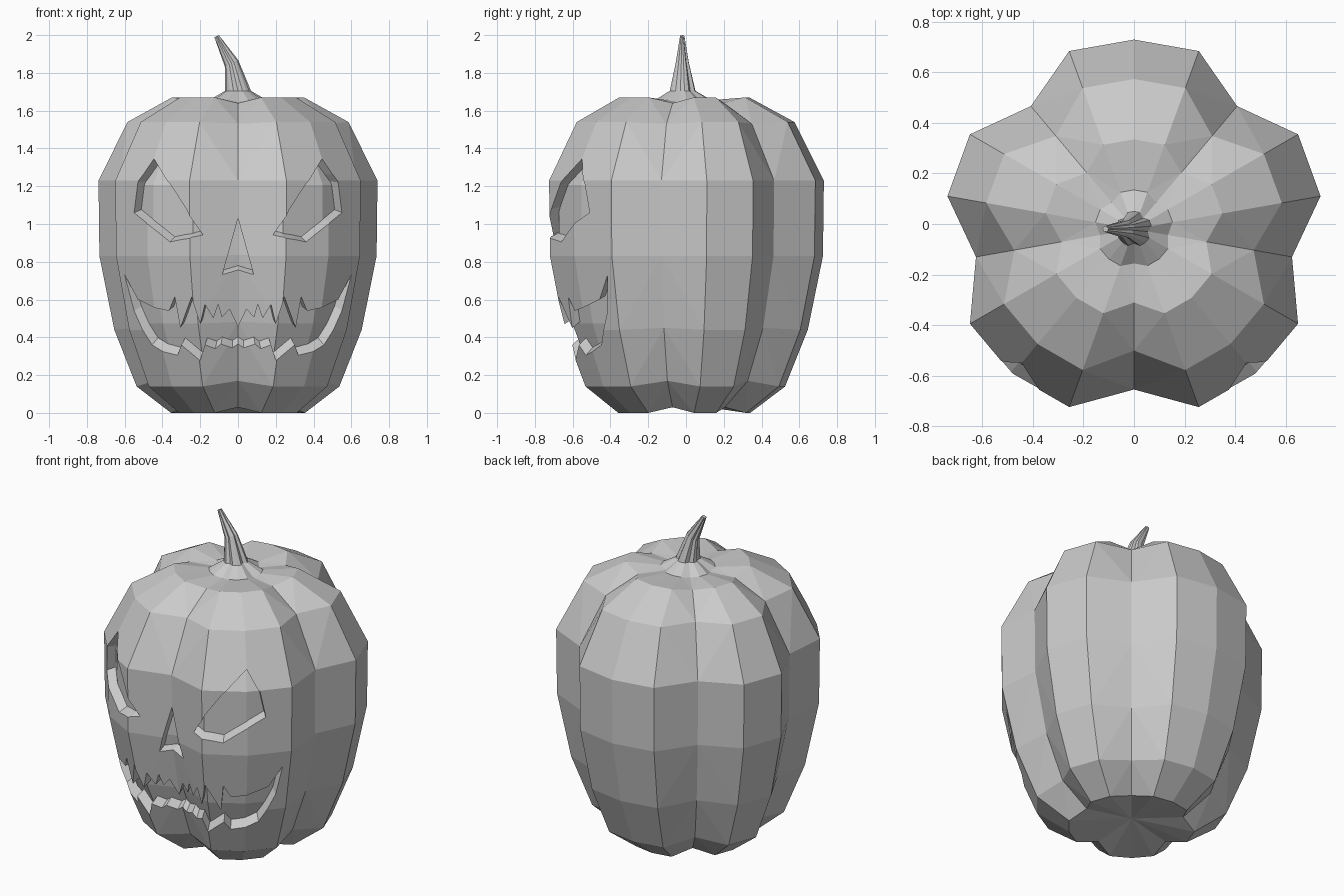
import bpy, bmesh, math
from mathutils import Vector
from mathutils.bvhtree import BVHTree
from mathutils.geometry import tessellate_polygon

if "Cube" in bpy.data.objects:
    bpy.data.objects.remove(bpy.data.objects["Cube"])

SEGMENTS = 18
VALLEYS = {2, 5, 9, 13, 16}          # segments where the ribs meet
AXIS_Y = -0.02

grey = bpy.data.materials.new("plain_grey")
grey.use_nodes = True
grey.diffuse_color = (0.59, 0.59, 0.59, 1)
grey.node_tree.nodes["Principled BSDF"].inputs["Base Color"].default_value = grey.diffuse_color


def make_object(name, bm):
    bmesh.ops.recalc_face_normals(bm, faces=bm.faces)
    mesh = bpy.data.meshes.new(name)
    bm.to_mesh(mesh)
    bm.free()
    mesh.materials.append(grey)
    obj = bpy.data.objects.new(name, mesh)
    bpy.context.collection.objects.link(obj)
    return obj


def add_ring(bm, radius, z, pinch, valley_rise, x=0, tilt=0):
    """Ribbed ring: valley points are pulled inward and shifted in height."""
    ring = []
    for i in range(SEGMENTS):
        a = math.tau * i / SEGMENTS
        valley = i in VALLEYS
        r = radius * (pinch if valley else 1)
        dx = r * math.sin(a)
        rise = valley_rise if valley else 0
        ring.append(bm.verts.new((x + dx, AXIS_Y + r * math.cos(a), z + rise + tilt * dx)))
    return ring


def bridge(bm, rings):
    for low, high in zip(rings, rings[1:]):
        for i in range(SEGMENTS):
            j = (i + 1) % SEGMENTS
            bm.faces.new((low[i], low[j], high[j], high[i]))


def cut(obj, tool):
    mod = obj.modifiers.new("cut", 'BOOLEAN')
    mod.operation = 'DIFFERENCE'
    mod.solver = 'EXACT'
    mod.object = tool
    bpy.context.view_layer.objects.active = obj
    bpy.ops.object.modifier_apply(modifier=mod.name)


# Ribbed body: radius, height, valley pinch, valley rise
BODY = [
    (0.36, 0.0, 0.82, 0.03), (0.545, 0.14, 0.83, 0.03),
    (0.665, 0.44, 0.84, 0.01), (0.745, 0.83, 0.847, 0),
    (0.75, 1.23, 0.847, 0), (0.594, 1.54, 0.81, -0.01),
    (0.355, 1.67, 0.82, -0.03), (0.155, 1.655, 0.88, -0.01),
]


def make_body(name):
    bm = bmesh.new()
    rings = [add_ring(bm, *row) for row in BODY]
    bridge(bm, rings)
    for ring, z in ((rings[0], 0.05), (rings[-1], 1.655)):
        pole = bm.verts.new((0, AXIS_Y, z))
        for i in range(SEGMENTS):
            bm.faces.new((ring[i], ring[(i + 1) % SEGMENTS], pole))
    bmesh.ops.triangulate(bm, faces=bm.faces)
    return make_object(name, bm)


body = make_body("pumpkin_body")
surface = BVHTree.FromPolygons([v.co.copy() for v in body.data.vertices],
                               [tuple(p.vertices) for p in body.data.polygons])

# Slightly smaller core that limits the carving depth
core = make_body("carving_core")
core_center = Vector((0, AXIS_Y, 0.9))
for v in core.data.vertices:
    v.co = core_center + (v.co - core_center) * 0.93
core.hide_render = True


def carve(name, outline, apex_z, pieces=1):
    """Recess an outline (x, z) into the front, with walls tapering to an apex."""
    points = []
    for (x0, z0), (x1, z1) in zip(outline, outline[1:] + outline[:1]):
        for k in range(pieces):
            t = k / pieces
            points.append((x0 + (x1 - x0) * t, z0 + (z1 - z0) * t))
    apex = Vector((0, AXIS_Y, apex_z))
    hits = [surface.ray_cast(Vector((x, -3, z)), Vector((0, 1, 0)))[0] for x, z in points]
    bm = bmesh.new()
    outer = [bm.verts.new(apex + (p - apex) * 1.35) for p in hits]
    inner = [bm.verts.new(apex + (p - apex) * 0.7) for p in hits]
    for tri in tessellate_polygon([[Vector((x, z, 0)) for x, z in points]]):
        bm.faces.new([outer[i] for i in tri])
        bm.faces.new([inner[i] for i in reversed(tri)])
    n = len(points)
    for i in range(n):
        j = (i + 1) % n
        bm.faces.new((outer[i], outer[j], inner[j], inner[i]))
    bmesh.ops.triangulate(bm, faces=[f for f in bm.faces if len(f.verts) > 3])
    cutter = make_object(name, bm)
    cutter.hide_render = True
    cut(cutter, core)
    cut(body, cutter)
    bpy.data.objects.remove(cutter)


# Eyes
eye = [(0.445, 1.345), (0.53, 1.22), (0.55, 1.06), (0.36, 0.905), (0.185, 0.942)]
carve("left_eye_cutter", eye, 1.3, 3)
carve("right_eye_cutter", [(-x, z) for x, z in reversed(eye)], 1.3, 3)

# Nose
carve("nose_cutter", [(0, 1.03), (0.083, 0.732), (0, 0.757), (-0.083, 0.732)], 1.1)

# Jagged mouth: left half from the middle of the upper lip round to the lower lip
half_mouth = [
    (0, 0.455), (0.045, 0.55), (0.085, 0.505), (0.105, 0.575), (0.13, 0.5),
    (0.175, 0.575), (0.2, 0.47), (0.245, 0.615), (0.305, 0.45), (0.335, 0.615),
    (0.365, 0.54), (0.53, 0.6), (0.6, 0.73), (0.55, 0.54), (0.455, 0.36),
    (0.32, 0.305), (0.3, 0.36), (0.2, 0.28), (0.175, 0.36), (0.12, 0.34),
    (0.09, 0.365), (0.03, 0.345), (0, 0.365),
]
carve("mouth_cutter", half_mouth + [(-x, z) for x, z in half_mouth[-2:0:-1]], 0.9)
bpy.data.objects.remove(core)

# Bent, flared stem
bm = bmesh.new()
rings = [
    add_ring(bm, 0.155, 1.655, 0.88, -0.01),
    add_ring(bm, 0.07, 1.705, 0.8, 0),
    add_ring(bm, 0.036, 1.85, 0.75, 0, x=-0.034, tilt=0.5),
    add_ring(bm, 0.012, 1.994, 0.8, 0, x=-0.113, tilt=0.5),
]
bridge(bm, rings)
bm.faces.new(rings[-1])
make_object("stem", bm)
